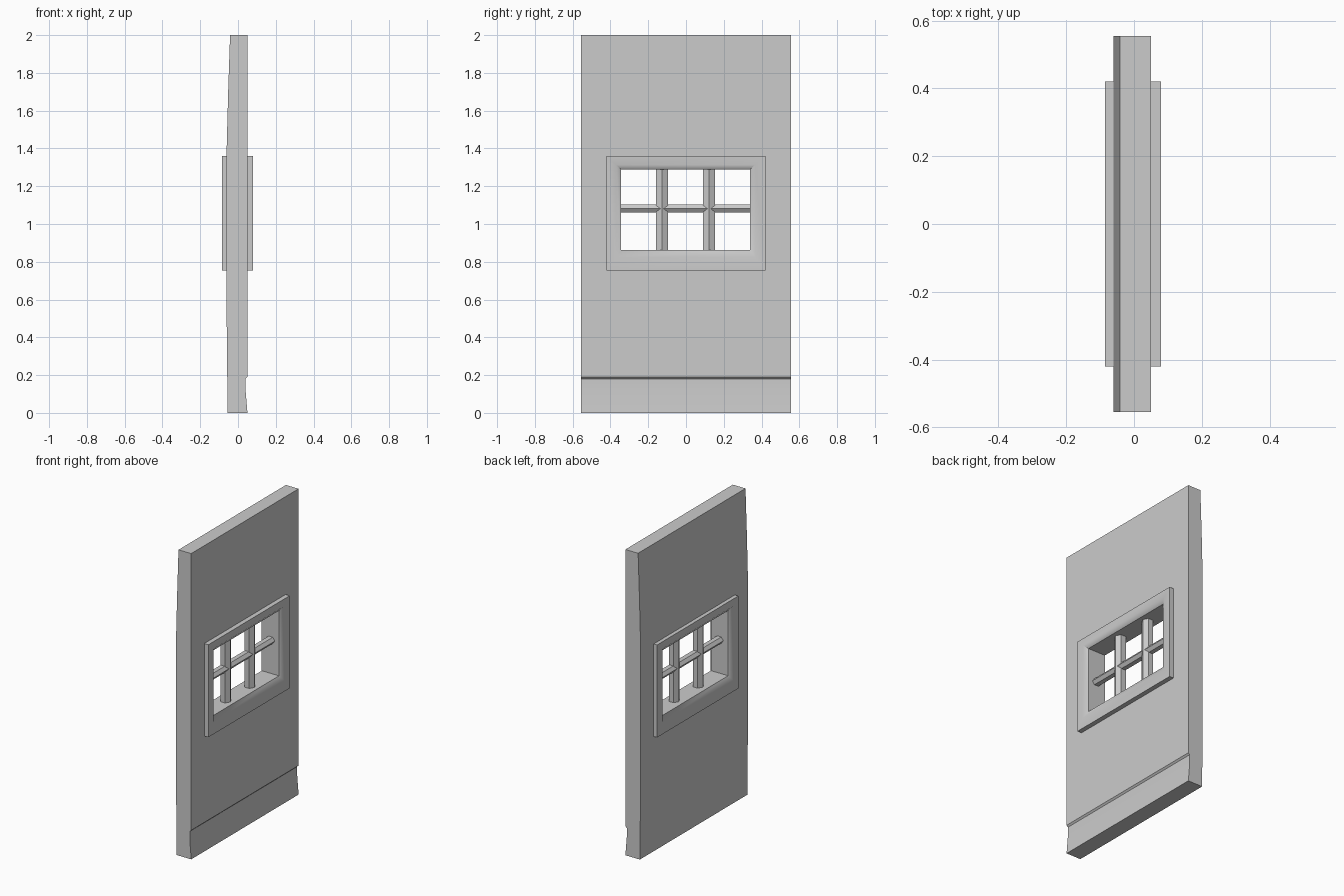
import bpy, bmesh, math
from mathutils import Vector

if "Cube" in bpy.data.objects:
    bpy.data.objects.remove(bpy.data.objects["Cube"])


def finish(bm, name, angle=35):
    bmesh.ops.recalc_face_normals(bm, faces=bm.faces)
    me = bpy.data.meshes.new(name)
    bm.to_mesh(me)
    bm.free()
    ob = bpy.data.objects.new(name, me)
    bpy.context.collection.objects.link(ob)
    bpy.ops.object.select_all(action='DESELECT')
    ob.select_set(True)
    bpy.context.view_layer.objects.active = ob
    bpy.ops.object.shade_smooth_by_angle(angle=math.radians(angle))
    return ob


def prism(name, section, a, b):
    """Closed section of 3D points swept from offset a to offset b."""
    bm = bmesh.new()
    lo = [bm.verts.new(Vector(p) + Vector(a)) for p in section]
    hi = [bm.verts.new(Vector(p) + Vector(b)) for p in section]
    n = len(section)
    for i in range(n):
        j = (i + 1) % n
        bm.faces.new((lo[i], lo[j], hi[j], hi[i]))
    bm.faces.new(lo)
    bm.faces.new(hi[::-1])
    return finish(bm, name)


# door slab: side profile with a recessed kick band and a tapered top
profile = [(-.055, 0), (.05, 0), (.04, .12), (.04, .18), (.05, .19),
           (.05, 2), (-.042, 2), (-.052, 1.7), (-.06, 1.4), (-.06, .5)]
slab = prism("door_slab", [(x, 0, z) for x, z in profile],
             (0, -.555, 0), (0, .555, 0))

# window opening, cut a little wider than the frame's inner edge
bpy.ops.mesh.primitive_cube_add(size=1, location=(0, 0, 1.075))
cutter = bpy.context.object
cutter.name = "window_cutter"
cutter.scale = (.5, .73, .47)
cutter.hide_render = True
mod = slab.modifiers.new("window", 'BOOLEAN')
mod.object = cutter
mod.solver = 'EXACT'
bpy.context.view_layer.objects.active = slab
bpy.ops.object.modifier_apply(modifier=mod.name)
bpy.data.objects.remove(cutter)

# window frame: rectangular rings lofted through the slab
Y0, Y1, Z0, Z1 = -.42, .42, .755, 1.36
IY0, IY1, IZ0, IZ1 = -.343, .338, .862, 1.288
bm = bmesh.new()
rings = []
for x, t in [(-.085, 0), (.08, 0), (.08, .65), (.06, 1), (-.065, 1), (-.085, .65)]:
    y0, y1 = Y0 + (IY0 - Y0) * t, Y1 + (IY1 - Y1) * t
    z0, z1 = Z0 + (IZ0 - Z0) * t, Z1 + (IZ1 - Z1) * t
    rings.append([bm.verts.new((x, y, z)) for y, z in
                  ((y0, z0), (y1, z0), (y1, z1), (y0, z1))])
for r, s in zip(rings, rings[1:] + rings[:1]):
    for i in range(4):
        j = (i + 1) % 4
        bm.faces.new((r[i], r[j], s[j], s[i]))
finish(bm, "window_frame", 50)


# bars: six-sided sections, two upright and one crossways
def hexagon(half_width, half_depth):
    w, d = half_width, half_depth
    return [(d, 0), (d * .5, w), (-d * .5, w), (-d, 0), (-d * .5, -w), (d * .5, -w)]


for i, y in enumerate((-.127, .122)):
    prism(f"upright_bar_{i + 1}", [(x, y + w, 0) for x, w in hexagon(.031, .035)],
          (0, 0, .85), (0, 0, 1.3))
prism("cross_bar", [(x, 0, 1.081 + w) for x, w in hexagon(.021, .03)],
      (0, -.35, 0), (0, .345, 0))
